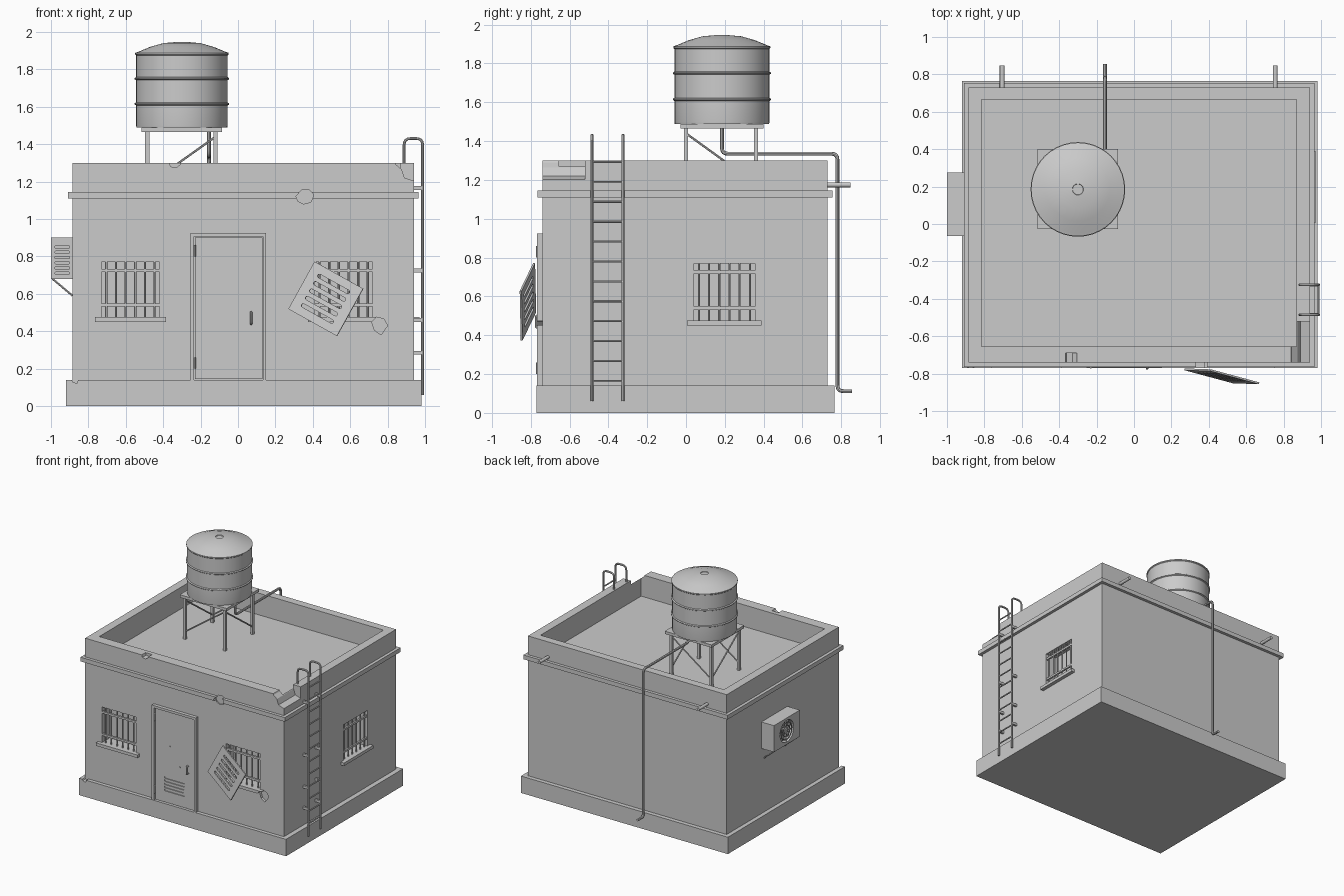
import bpy, bmesh, math
from mathutils import Vector, Matrix

cube = bpy.data.objects.get("Cube")
if cube:
    bpy.data.objects.remove(cube)

grey = bpy.data.materials.new("plain grey")
grey.use_nodes = True
grey.diffuse_color = (0.6, 0.6, 0.6, 1)
grey.node_tree.nodes["Principled BSDF"].inputs["Base Color"].default_value = (0.6, 0.6, 0.6, 1)


def select(ob):
    bpy.ops.object.select_all(action='DESELECT')
    ob.select_set(True)
    bpy.context.view_layer.objects.active = ob


def finish(name, bm, smooth=False):
    bmesh.ops.recalc_face_normals(bm, faces=bm.faces)
    me = bpy.data.meshes.new(name)
    bm.to_mesh(me)
    bm.free()
    me.materials.append(grey)
    ob = bpy.data.objects.new(name, me)
    bpy.context.collection.objects.link(ob)
    if smooth:
        select(ob)
        bpy.ops.object.shade_smooth_by_angle(angle=math.radians(35))
    return ob


def prism(name, pts, a, b, axis='Y'):
    """Extrude a flat outline between a and b along an axis."""
    place = {'X': lambda p, t: (t, p[0], p[1]),
             'Y': lambda p, t: (p[0], t, p[1]),
             'Z': lambda p, t: (p[0], p[1], t)}[axis]
    bm = bmesh.new()
    low = [bm.verts.new(place(p, a)) for p in pts]
    high = [bm.verts.new(place(p, b)) for p in pts]
    bm.faces.new(low)
    bm.faces.new(high)
    for i in range(len(pts)):
        j = (i + 1) % len(pts)
        bm.faces.new((low[i], low[j], high[j], high[i]))
    return finish(name, bm)


def box(name, x0, x1, y0, y1, z0, z1):
    return prism(name, [(x0, y0), (x1, y0), (x1, y1), (x0, y1)], z0, z1, 'Z')


def slot(u, v, length, width):
    """Rounded slot outline."""
    r, h = width / 2, length / 2 - width / 2
    angles = [math.radians(-90 + 45 * i) for i in range(5)]
    right = [(u + h + r * math.cos(t), v + r * math.sin(t)) for t in angles]
    return right + [(2 * u - p, 2 * v - q) for p, q in right]


def circle(u, v, r, n=24):
    return [(u + r * math.cos(math.tau * i / n), v + r * math.sin(math.tau * i / n)) for i in range(n)]


def cut(ob, cutters, keep=False):
    select(ob)
    for c in cutters:
        mod = ob.modifiers.new("cut", 'BOOLEAN')
        mod.operation, mod.solver, mod.object = 'DIFFERENCE', 'EXACT', c
        bpy.ops.object.modifier_apply(modifier=mod.name)
        if not keep:
            bpy.data.objects.remove(c)


def tube(name, path, r, bend=0.03, sides=8):
    """Round tube along a path with rounded corners."""
    path = [Vector(p) for p in path]
    pts = [path[0]]
    for p, q, s in zip(path, path[1:], path[2:]):
        a, b = q + (p - q).normalized() * bend, q + (s - q).normalized() * bend
        pts += [a.lerp(q, t).lerp(q.lerp(b, t), t) for t in (0, .25, .5, .75, 1)]
    pts.append(path[-1])
    bm = bmesh.new()
    rings = []
    side = Vector((0.31, 0.52, 0.79))
    for i, p in enumerate(pts):
        d = (pts[min(i + 1, len(pts) - 1)] - pts[max(i - 1, 0)]).normalized()
        side = (side - d * side.dot(d)).normalized()
        other = d.cross(side)
        rings.append([bm.verts.new(p + side * (r * x) + other * (r * y)) for x, y in circle(0, 0, 1, sides)])
    for m, n in zip(rings, rings[1:]):
        for i in range(sides):
            j = (i + 1) % sides
            bm.faces.new((m[i], m[j], n[j], n[i]))
    bm.faces.new(rings[0])
    bm.faces.new(rings[-1])
    return finish(name, bm, True)


# Building shell with sunken roof and ledge
plinth = box("plinth", -.92, .98, -.77, .765, 0, .14)
walls = box("walls", -.885, .94, -.74, .73, .14, 1.3)
ledge = box("ledge", -.91, .965, -.765, .755, 1.11, 1.145)
roof = box("roof_cutter", -.815, .87, -.655, .665, 1.12, 1.5)
cut(ledge, [roof], keep=True)
cut(walls, [roof])

# Windows with sill and bars; along the front or on the left wall
def window(name, u0, u1, side):
    def place(u, out, z):
        return (u, -.74 - out, z) if side == 'front' else (.94 + out, u, z)

    def block(part, a, b, in_, out, z0, z1):
        p, q = place(a, in_, z0), place(b, out, z1)
        return box(part, *[f(p[i], q[i]) for i in range(3) for f in (min, max)])

    cut(walls, [block("opening_cutter", u0, u1, -.1, .1, .475, .77)])
    sill = block(name + "_sill", u0 - .035, u1 + .035, -.09, .03, .45, .475)
    for i in range(6):
        u = u0 + (u1 - u0) * (i + .5) / 6
        tube(name + "_bar", [place(u, -.012, .475), place(u, -.012, .77)], .006, sides=6)
    for z in (.54, .725):
        block(name + "_cross_bar", u0, u1, -.018, -.002, z - .008, z + .008)
    return sill


window("front_right_window", -.73, -.42, 'front')
broken_sill = window("front_left_window", .41, .72, 'front')
window("side_window", .04, .355, 'side')

# Broken corner, chips and dents
cut(walls, [prism("corner_cutter", [(.83, 1.32), (.845, 1.29), (.875, 1.265), (.89, 1.22), (.95, 1.2), (1, 1.2), (1, 1.32)], -.8, -.52)])
top_chip = prism("chip_cutter", [(-.37, 1.31), (-.36, 1.28), (-.33, 1.275), (-.31, 1.29), (-.3, 1.31)], -.8, -.69)
ledge_chip = prism("chip_cutter", [(.31, 1.12), (.34, 1.155), (.38, 1.155), (.405, 1.13), (.39, 1.09), (.35, 1.08), (.32, 1.095)], -.8, -.73)
sill_chip = prism("chip_cutter", [(.715, .45), (.74, .475), (.78, .465), (.8, .43), (.765, .38), (.73, .405)], -.8, -.72)
cut(ledge, [ledge_chip], keep=True)
cut(broken_sill, [sill_chip], keep=True)
cut(walls, [top_chip, ledge_chip, sill_chip])
cut(plinth, [prism("chip_cutter", [(-.9, .16), (-.885, .13), (-.86, .12), (-.85, .16)], -.8, -.735)])

# Door, frame, grille and fittings
box("door_frame_right", -.255, -.235, -.768, -.73, .14, .925)
box("door_frame_left", .135, .15, -.768, -.73, .14, .925)
box("door_frame_top", -.235, .135, -.768, -.73, .905, .925)
door = box("door", -.23, .13, -.755, -.735, .145, .9)
cut(door, [prism("slot_cutter", slot(-.055, .245 + .026 * i, .185, .016), -.8, -.748) for i in range(5)])
for z in (.23, .83):
    tube("door_hinge", [(-.232, -.765, z - .03), (-.232, -.765, z + .03)], .008)
tube("door_handle", [(.07, -.75, .44), (.07, -.772, .44), (.07, -.772, .5), (.07, -.75, .5)], .007, .008)
for x, z in ((-.095, .615), (-.005, .47)):
    prism("door_rivet", circle(x, z, .006, 8), -.76, -.75)

# Loose shutter hanging by one corner
shutter = prism("loose_shutter", [(0, 0), (.305, 0), (.305, .29), (0, .29)], -.005, .005, 'Z')
cut(shutter, [prism("slot_cutter", slot(.152, .055 + .045 * i, .2, .02), -.1, .1, 'Z') for i in range(5)])
u = Vector((.26, -.07, -.145)).normalized()
v = Vector((-.14, .005, -.255))
v = (v - u * v.dot(u)).normalized()
turn = Matrix((u, v, u.cross(v))).transposed().to_4x4()
shutter.data.transform(Matrix.Translation((.41, -.782, .772)) @ turn)

# Cooling unit on the right wall
unit = box("cooler_case", -1, -.885, -.065, .275, .68, .9)
fan_y, fan_z = .105, .79
cut(unit, [prism("fan_cutter", circle(fan_y, fan_z, .09), -1.1, -.965, 'X')])
cut(unit, [prism("slot_cutter", slot(-.94, .71 + .028 * i, .08, .013), -.1, -.055) for i in range(6)])
prism("fan_hub", circle(fan_y, fan_z, .022, 12), -.992, -.96, 'X')
for i in range(5):
    a = math.tau * i / 5
    tip = [(fan_y + r * math.cos(a + t), fan_z + r * math.sin(a + t)) for r, t in ((.015, 0), (.08, -.2), (.08, .35), (.02, .6))]
    prism("fan_blade", tip, -.98, -.975, 'X')
for r in (.045, .07):
    ring = prism("fan_guard", circle(fan_y, fan_z, r + .003), -.998, -.993, 'X')
    cut(ring, [prism("ring_cutter", circle(fan_y, fan_z, r - .003), -1.1, -.9, 'X')])
for dy, dz in ((.09, 0), (0, .09)):
    tube("fan_spoke", [(-.994, fan_y - dy, fan_z - dz), (-.994, fan_y + dy, fan_z + dz)], .003, sides=6)
for y in (-.03, .24):
    tube("cooler_bracket", [(-.992, y, .68), (-.885, y, .59)], .006, sides=6)

# Ladder with curved tops
for y in (-.485, -.325):
    tube("ladder_rail", [(.987, y, .06), (.987, y, 1.43), (.888, y, 1.43), (.888, y, 1.3)], .008, .035)
    for z in (.285, .46, .725, 1.165):
        box("ladder_bracket", .935, .985, y - .008, y + .008, z - .01, z + .01)
for i in range(12):
    z = .165 + .1025 * i
    tube("ladder_rung", [(.987, -.485, z), (.987, -.325, z)], .006, sides=6)

# Tank stand
box("stand_top", -.515, -.085, -.028, .4, 1.465, 1.488)
xs, ys = (-.485, -.12), (0, .36)
for x in xs:
    for y in ys:
        box("stand_leg", x - .011, x + .011, y - .011, y + .011, 1.12, 1.47)
    tube("stand_brace", [(x, ys[0], 1.44), (x, ys[1], 1.18)], .006, sides=6)
for y in ys:
    tube("stand_brace", [(xs[1], y, 1.44), (xs[0], y, 1.18)], .006, sides=6)

# Water tank, turned from a profile
profile = [(0, 1.488), (.243, 1.488), (.245, 1.5)]
for z in (1.615, 1.75):
    profile += [(.245, z - .008), (.253, z - .003), (.253, z + .003), (.245, z + .008)]
profile += [(.245, 1.875), (.25, 1.88), (.25, 1.888), (.235, 1.893), (.17, 1.92), (.1, 1.94),
            (.03, 1.946), (.028, 1.941), (0, 1.941)]
bm = bmesh.new()
verts = [bm.verts.new((r - .3, .185, z)) for r, z in profile]
edges = [bm.edges.new(e) for e in zip(verts, verts[1:])]
bmesh.ops.spin(bm, geom=verts + edges, cent=(-.3, .185, 0), axis=(0, 0, 1), angle=math.tau, steps=40)
bmesh.ops.remove_doubles(bm, verts=bm.verts, dist=.0005)
finish("water_tank", bm, True)

# Down pipe and roof spouts
tube("down_pipe", [(-.155, .185, 1.47), (-.155, .185, 1.335), (-.155, .78, 1.335),
                   (-.155, .78, .112), (-.155, .855, .112)], .01)
for x in (-.705, .755):
    tube("roof_spout", [(x, .72, 1.175), (x, .848, 1.175)], .013, sides=12)
